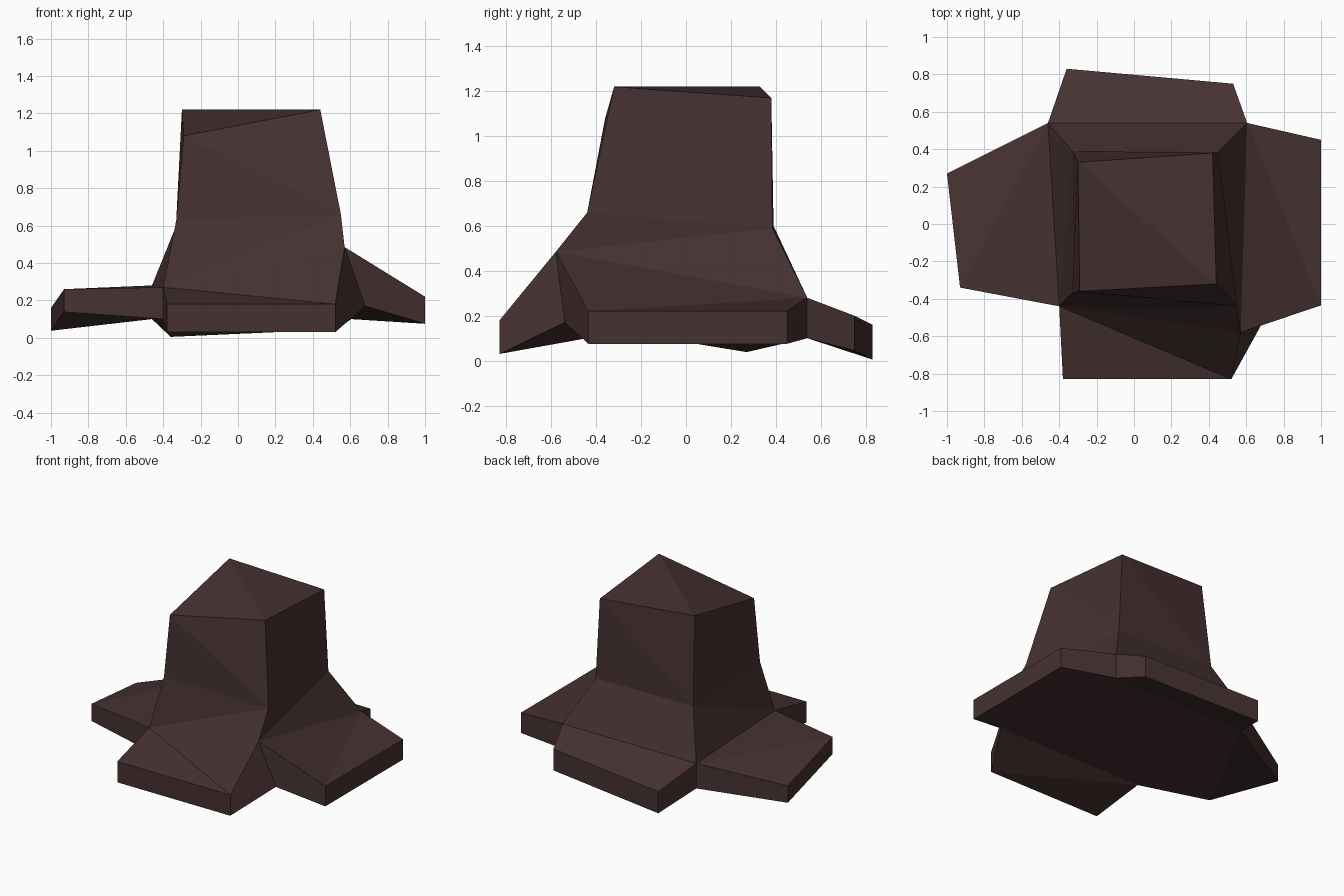
import bpy, bmesh

if "Cube" in bpy.data.objects:
    bpy.data.objects.remove(bpy.data.objects["Cube"])

# Corner order everywhere: front-left, front-right, back-right, back-left
top = [(-.29, -.36, 1.08), (.44, -.32, 1.22), (.42, .38, 1.17), (-.30, .33, 1.22)]
mid = [(-.33, -.37, .63), (.55, -.44, .66), (.45, .385, .59), (-.33, .39, .60)]
base = [(-.40, -.44, .27), (.57, -.58, .485), (.605, .54, .28), (-.46, .54, .28)]
under = [(-.40, -.44, .10), (.68, -.54, .17), (.605, .54, .10), (-.46, .54, .10)]
# Root tips, two per side (front, right, back, left)
tips = [((-.38, -.83, .18), (.52, -.83, .18)),
        ((1, -.435, .22), (1, .45, .22)),
        ((.53, .75, .20), (-.36, .83, .16)),
        ((-1, .27, .16), (-.93, -.34, .26))]
tip_depth = [.15, .145, .155, .122]

bark = bpy.data.materials.new("dark bark")
bark.diffuse_color = (.062, .031, .031, 1)
bark.use_nodes = True
bark.node_tree.nodes["Principled BSDF"].inputs["Base Color"].default_value = bark.diffuse_color

bm = bmesh.new()


def verts(points):
    return [bm.verts.new(p) for p in points]


def quad(a, b, c, d, split_ac):
    """Two triangles, split along a-c or b-d."""
    for tri in ([(a, b, c), (a, c, d)] if split_ac else [(a, b, d), (b, c, d)]):
        bm.faces.new(tri)


T, M, B, U = verts(top), verts(mid), verts(base), verts(under)

# Cut top of the trunk
quad(*T, False)

for i in range(4):
    j = (i + 1) % 4
    # Trunk wall and flared foot
    quad(M[i], M[j], T[j], T[i], False)
    quad(B[i], B[j], M[j], M[i], i < 3)
    # Flat root slab: top, underside, tip and both flanks
    a, b = verts(tips[i])
    c, d = verts([(x, y, z - tip_depth[i]) for x, y, z in tips[i]])
    quad(a, b, B[j], B[i], i == 1)
    quad(U[i], U[j], d, c, i != 1)
    bm.faces.new((c, d, b, a))
    bm.faces.new((U[i], c, a, B[i]))
    bm.faces.new((d, U[j], B[j], b))

# Underside of the stump
quad(U[3], U[2], U[1], U[0], True)

bmesh.ops.recalc_face_normals(bm, faces=bm.faces)
mesh = bpy.data.meshes.new("tree_stump")
bm.to_mesh(mesh)
bm.free()
mesh.materials.append(bark)
bpy.context.collection.objects.link(bpy.data.objects.new("tree_stump", mesh))
